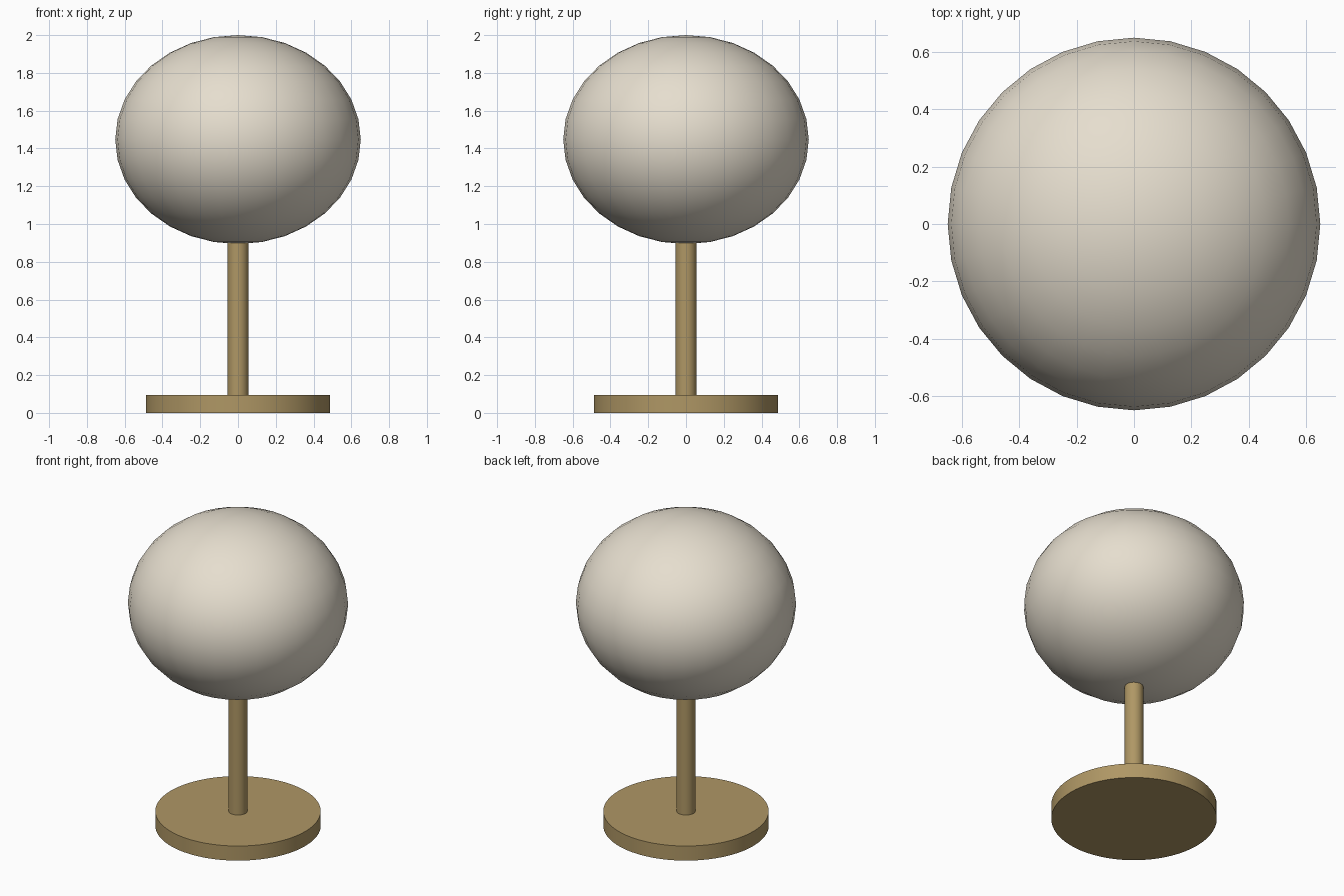
import bpy, math

if "Cube" in bpy.data.objects:
    bpy.data.objects.remove(bpy.data.objects["Cube"])


def finish(obj, name, mat):
    obj.name = name
    obj.data.materials.append(mat)
    bpy.ops.object.shade_smooth_by_angle(angle=math.radians(35))


def material(name, color):
    mat = bpy.data.materials.new(name)
    mat.diffuse_color = color
    mat.use_nodes = True
    mat.node_tree.nodes["Principled BSDF"].inputs["Base Color"].default_value = mat.diffuse_color
    return mat


def disc(name, radius, z0, z1, sides, mat):
    bpy.ops.mesh.primitive_cylinder_add(vertices=sides, radius=radius, depth=z1 - z0,
                                        location=(0, 0, (z0 + z1) / 2))
    finish(bpy.context.object, name, mat)


brass = material("brass", (0.43, 0.31, 0.13, 1))
cream = material("cream", (0.79, 0.73, 0.62, 1))

# Round foot and stem, the stem just entering the shade
disc("base", 0.488, 0.0, 0.095, 64, brass)
disc("stem", 0.055, 0.095, 0.92, 32, brass)

# Flattened globe shade
bpy.ops.mesh.primitive_uv_sphere_add(segments=32, ring_count=16, radius=1, location=(0, 0, 1.447))
shade = bpy.context.object
shade.scale = (0.65, 0.65, 0.553)
bpy.ops.object.transform_apply(location=False, rotation=False, scale=True)
finish(shade, "globe_shade", cream)
